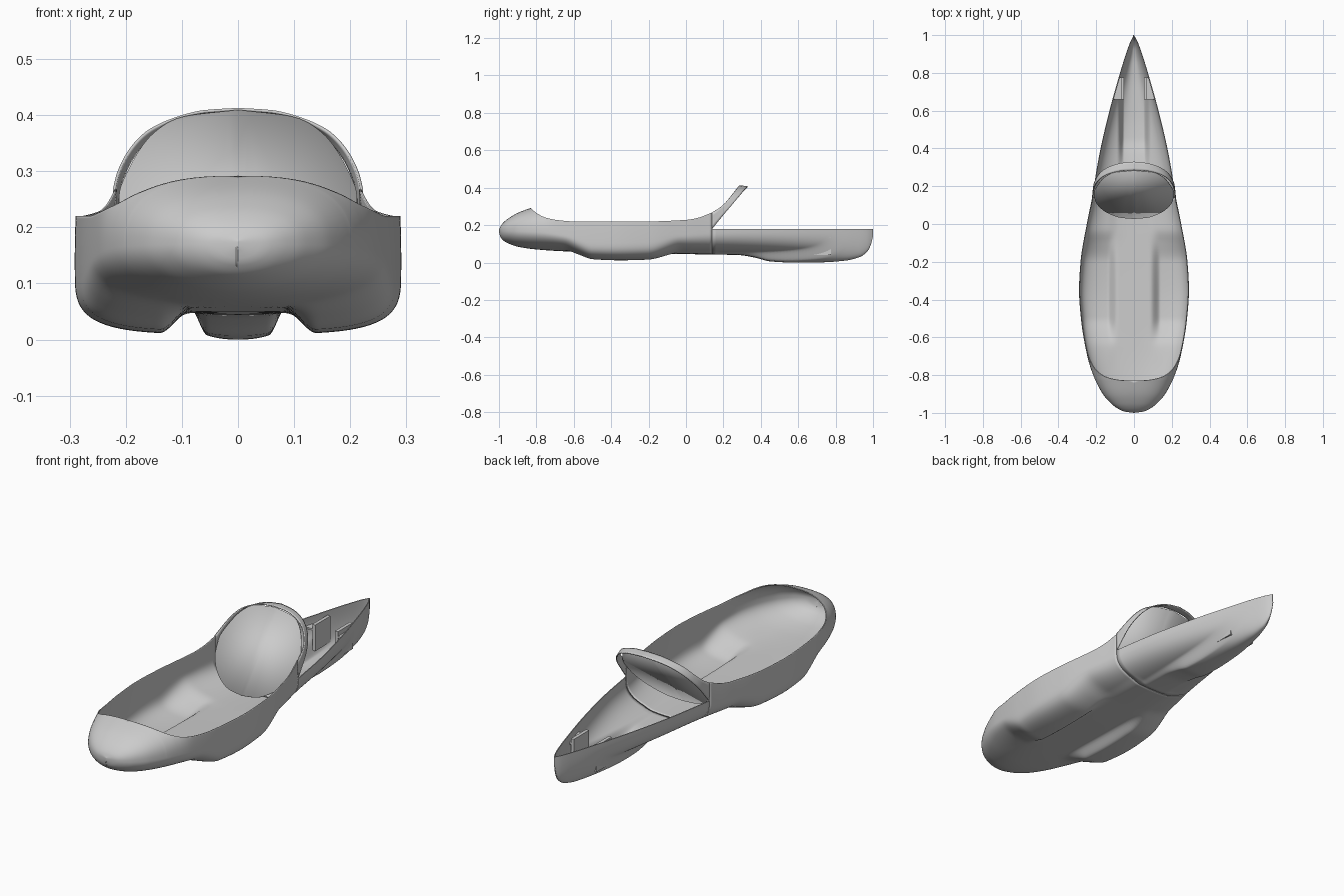
import bpy, bmesh
from math import sin, cos, asin, pi

if "Cube" in bpy.data.objects:
    bpy.data.objects.remove(bpy.data.objects["Cube"])


def curve(pts):
    """Smooth monotone interpolation through (position, value) points."""
    X, Y = zip(*pts)
    d = [(Y[i + 1] - Y[i]) / (X[i + 1] - X[i]) for i in range(len(X) - 1)]
    m = [d[0]] + [2 * a * b / (a + b) if a * b > 0 else 0 for a, b in zip(d, d[1:])] + [d[-1]]

    def f(x):
        x = min(max(x, X[0]), X[-1])
        i = 0
        while i < len(d) - 1 and x > X[i + 1]:
            i += 1
        h = X[i + 1] - X[i]
        t = (x - X[i]) / h
        return ((2*t**3 - 3*t*t + 1) * Y[i] + (t**3 - 2*t*t + t) * h * m[i]
                + (3*t*t - 2*t**3) * Y[i + 1] + (t**3 - t*t) * h * m[i + 1])
    return f


def smooth(a, b, x):
    t = min(max((x - a) / (b - a), 0), 1)
    return t * t * (3 - 2 * t)


# Hull shape along its length
width = curve([(-1, 0), (-.993, .05), (-.97, .097), (-.95, .122), (-.9, .165), (-.8, .216), (-.7, .247),
               (-.5, .281), (-.35, .291), (-.2, .283), (0, .25), (.14, .222), (.3, .196), (.4, .177),
               (.6, .13), (.8, .074), (.9, .043), (.97, .017), (1, 0)])
axis_z = curve([(-1, .17), (-.8, .165), (-.5, .13), (0, .15), (.3, .17), (1, .17)])
top_z = curve([(-1, .175), (-.99, .197), (-.97, .22), (-.95, .236), (-.9, .265), (-.83, .292),
               (-.8, .302), (-.75, .33), (-.65, .5), (-.5, .6), (1, .6)])
side_low = curve([(-1, .165), (-.993, .138), (-.97, .113), (-.9, .085), (-.8, .07), (-.65, .06), (-.57, .038),
                  (-.5, .016), (-.35, .01), (-.2, .014), (-.1, .034), (-.02, .05), (.8, .05),
                  (.92, .055), (.97, .07), (.99, .1), (1, .14)])
mid_low = curve([(-1, .165), (-.993, .138), (-.97, .113), (-.9, .085), (-.8, .07), (-.65, .06), (-.5, .055),
                 (-.3, .05), (0, .045), (.28, .04), (.37, .026), (.45, .006), (.57, 0), (.72, .001),
                 (.85, .01), (.93, .03), (.97, .06), (.99, .1), (1, .14)])
power = curve([(-1, 2), (-.65, 2.3), (-.5, 4), (-.2, 4), (-.03, 2.4), (1, 2.4)])
rim_z = curve([(-.83, .292), (-.8, .265), (-.75, .24), (-.68, .226), (-.6, .22), (-.2, .22), (0, .228),
               (.06, .238), (.14, .268)])


def section(y, tail):
    """Right half of one hull section, from rim to keel."""
    w, zc, n = width(y), axis_z(y), power(y)
    ht, zo, zm = top_z(y) - zc, side_low(y), mid_low(y)
    rim = .18 if tail else (9 if y < -.83 else rim_z(y))
    nu = 2.5
    a_max = asin(min(1, ((rim - zc) / ht) ** (nu / 2)))
    row = []
    for j in range(16):
        a = a_max * (1 - j / 16)
        row.append((w * max(cos(a), 0) ** (2 / nu), y, zc + ht * sin(a) ** (2 / nu)))
    for j in range(49):
        a = pi / 2 * (1 - (1 - j / 48) ** 1.6)
        x = w * max(cos(a), 0) ** (2 / n) if j < 48 else 0
        s = sin(a) ** (2 / n)
        edge = (.085, .14) if y < .15 else (.055, .088)
        k = 1 - smooth(*edge, x)
        row.append((x, y, zc - (zc - zo) * s + (zm - zo) * k * s))
    return row


def make(name, verts, faces):
    me = bpy.data.meshes.new(name)
    me.from_pydata(verts, [], faces)
    bm = bmesh.new()
    bm.from_mesh(me)
    bmesh.ops.remove_doubles(bm, verts=bm.verts, dist=1e-5)
    bm.to_mesh(me)
    bm.free()
    ob = bpy.data.objects.new(name, me)
    bpy.context.collection.objects.link(ob)
    return ob


def finish(ob, thick=0):
    mod = ob.modifiers.new("mirror", 'MIRROR')
    mod.merge_threshold = .0005
    if thick:
        s = ob.modifiers.new("wall", 'SOLIDIFY')
        s.thickness, s.offset = thick, -1
    bpy.context.view_layer.objects.active = ob
    bpy.ops.object.select_all(action='DESELECT')
    ob.select_set(True)
    bpy.ops.object.shade_smooth_by_angle(angle=.6)


def grid(name, rows, thick):
    m = len(rows[0])
    faces = [(i*m + j, i*m + j + 1, (i + 1)*m + j + 1, (i + 1)*m + j)
             for i in range(len(rows) - 1) for j in range(m - 1)]
    finish(make(name, [v for r in rows for v in r], faces), thick)


# Front hull with nose and two wheel fairings, then the open tail with its wheel fairing
ys = [-1 + .17 * (i / 24) ** 2 for i in range(24)]
ys += [-.83 + .05 * (i / 12) ** 1.8 for i in range(12)]
ys += [-.78 + .92 * i / 60 for i in range(61)]
grid("front_hull", [section(y, False) for y in ys], .004)
ys = [.14 + .86 * (1 - (1 - i / 60) ** 1.5) for i in range(61)]
grid("tail_hull", [section(y, True) for y in ys], .004)

# Arched hoop behind the cockpit
front = [(.223, .14, .268), (.217, .18, .293), (.2, .22, .33), (.165, .252, .37),
         (.115, .272, .395), (.06, .282, .409), (0, .285, .413)]
back = [(.222, .14, .18), (.215, .205, .26), (.2, .245, .307), (.17, .28, .35),
        (.12, .308, .385), (.06, .324, .402), (0, .33, .408)]


def path(pts):
    fs = [curve([(i, p[k]) for i, p in enumerate(pts)]) for k in range(3)]
    n = 6 * (len(pts) - 1)
    return [tuple(f(i / 6) for f in fs) for i in range(n + 1)]


grid("hoop", [[tuple(a + (b - a) * t / 4 for a, b in zip(p, q)) for t in range(5)]
              for p, q in zip(path(front), path(back))], .005)

# Sloping bulkhead panel closing the hoop
outline = path([(0, .285, 0), (.1, .275, 0), (.15, .253, 0), (.19, .21, 0), (.212, .165, 0), (.205, .125, 0),
                (.175, .085, 0), (.13, .056, 0), (.07, .036, 0), (0, .03, 0)])
pts = [(x, y, .08 + 1.283 * (y - .03)) for x, y, _ in outline]
finish(make("bulkhead", pts, [tuple(range(len(pts)))]), .004)


# Wheel brackets in the tail
def block(name, x0, x1, x2, z0, z1):
    """Slab from y .66 to .775; outer side narrows from x1 to x2."""
    v = [(x, y, z) for z in (z0, z1) for x, y in ((x0, .66), (x1, .66), (x2, .775), (x0, .775))]
    f = [(3, 2, 1, 0), (4, 5, 6, 7)] + [(i, (i + 1) % 4, (i + 1) % 4 + 4, i + 4) for i in range(4)]
    finish(make(name, v, f))


block("bracket_plate", .052, .068, .068, .04, .165)
block("bracket_shelf", .068, .108, .08, .135, .143)
